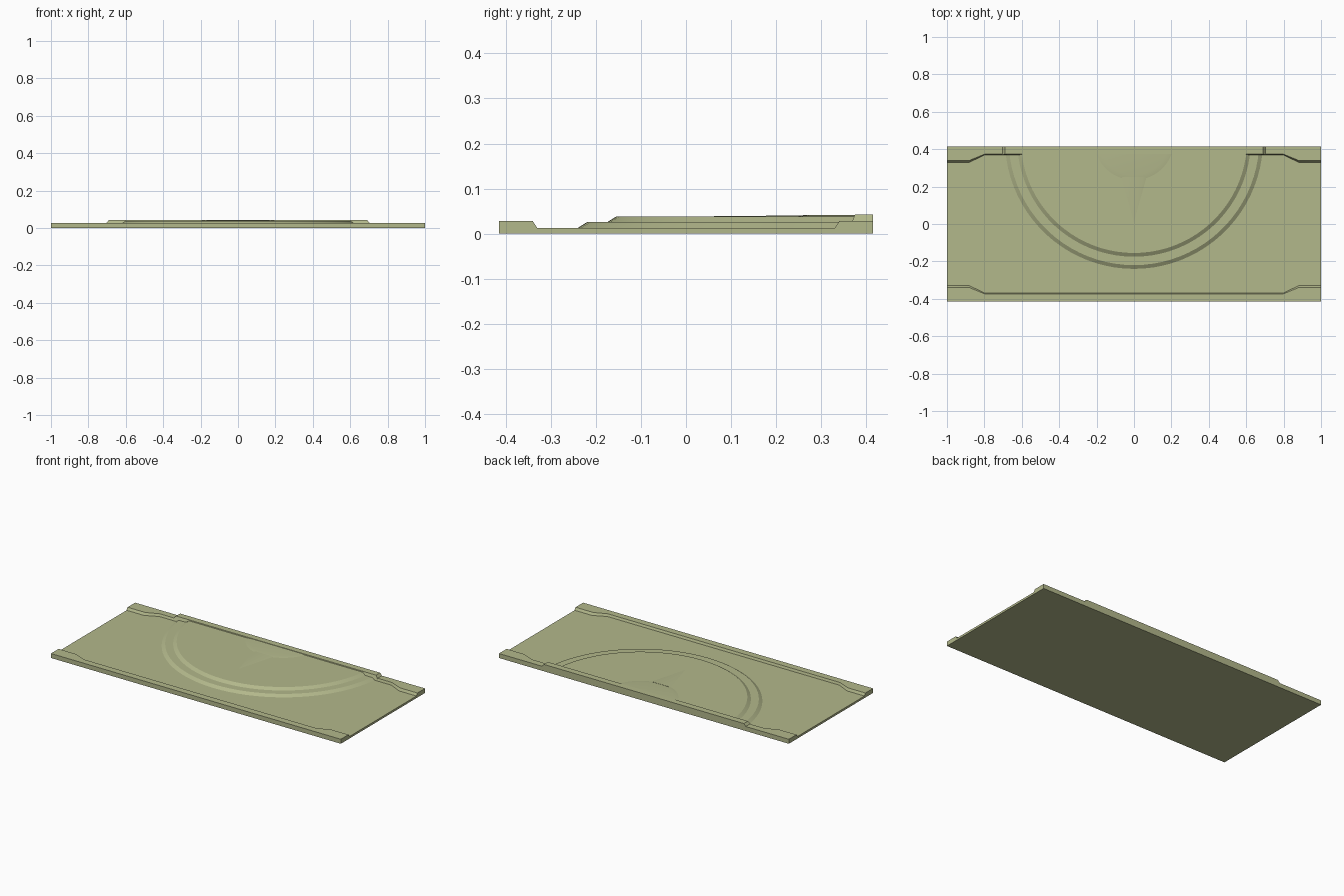
import bpy, bmesh, math

if "Cube" in bpy.data.objects:
    bpy.data.objects.remove(bpy.data.objects["Cube"])

mat = bpy.data.materials.new("khaki")
mat.diffuse_color = (0.45, 0.48, 0.26, 1)
mat.use_nodes = True
mat.node_tree.nodes["Principled BSDF"].inputs["Base Color"].default_value = mat.diffuse_color


def slab(name, low, high, z0, z1):
    """Solid between a lower outline and an upper outline; z1 may be a list of heights."""
    n = len(low)
    tops = z1 if isinstance(z1, list) else [z1] * n
    bm = bmesh.new()
    a = [bm.verts.new((x, y, z0)) for x, y in low]
    b = [bm.verts.new((x, y, z)) for (x, y), z in zip(high, tops)]
    bm.faces.new(a[::-1])
    bm.faces.new(b)
    for i in range(n):
        j = (i + 1) % n
        bm.faces.new((a[i], a[j], b[j], b[i]))
    bmesh.ops.recalc_face_normals(bm, faces=bm.faces)
    me = bpy.data.meshes.new(name)
    bm.to_mesh(me)
    bm.free()
    me.materials.append(mat)
    ob = bpy.data.objects.new(name, me)
    bpy.context.collection.objects.link(ob)
    bpy.ops.object.select_all(action='DESELECT')
    ob.select_set(True)
    bpy.context.view_layer.objects.active = ob
    bpy.ops.object.shade_smooth_by_angle(angle=math.radians(25))
    return ob


def half_disc(r, cy=0.45, y_cut=0.40, n=40):
    """Arc of a circle below y_cut, left to right through the front."""
    t = math.asin((cy - y_cut) / r)
    angs = [math.pi + t + (math.pi - 2 * t) * i / n for i in range(n + 1)]
    return [(r * math.cos(a), cy + r * math.sin(a)) for a in angs]


def rect(x, y0, y1):
    return [(-x, y0), (x, y0), (x, y1), (-x, y1)]


def rim(side, inset):
    """Edge strip that widens near both ends."""
    e, m = 0.33 + inset, 0.368 + inset * 0.5
    pts = [(-1, 0.415), (1, 0.415), (1, e), (0.88, e), (0.8, m),
           (-0.8, m), (-0.88, e), (-1, e)]
    return [(x, y * side) for x, y in pts][::side]


# base plate
slab("base_plate", rect(1, -0.415, 0.415), rect(1, -0.415, 0.415), 0, 0.013)

# front and back edge strips
for name, side in (("front_rim", -1), ("back_rim", 1)):
    slab(name, rim(side, 0), rim(side, 0.01), 0.013, 0.028)

# stepped half discs
slab("lower_step", half_disc(0.69), half_disc(0.67), 0.013, 0.0255)
slab("upper_step", half_disc(0.625), half_disc(0.605), 0.0255, 0.038)
slab("inner_step", half_disc(0.215), half_disc(0.19), 0.038, 0.041)

# pointed ridge running out from the inner step
tri = [(-0.07, 0.25), (0, 0.0), (0.07, 0.25)]
slab("pointed_ridge", tri, [(-0.05, 0.25), (0, 0.01), (0.05, 0.25)],
     0.0375, [0.0405, 0.0382, 0.0405])

# raised middle of the back edge
slab("back_ridge", rect(0.705, 0.368, 0.415), rect(0.69, 0.375, 0.415), 0.0255, 0.043)
